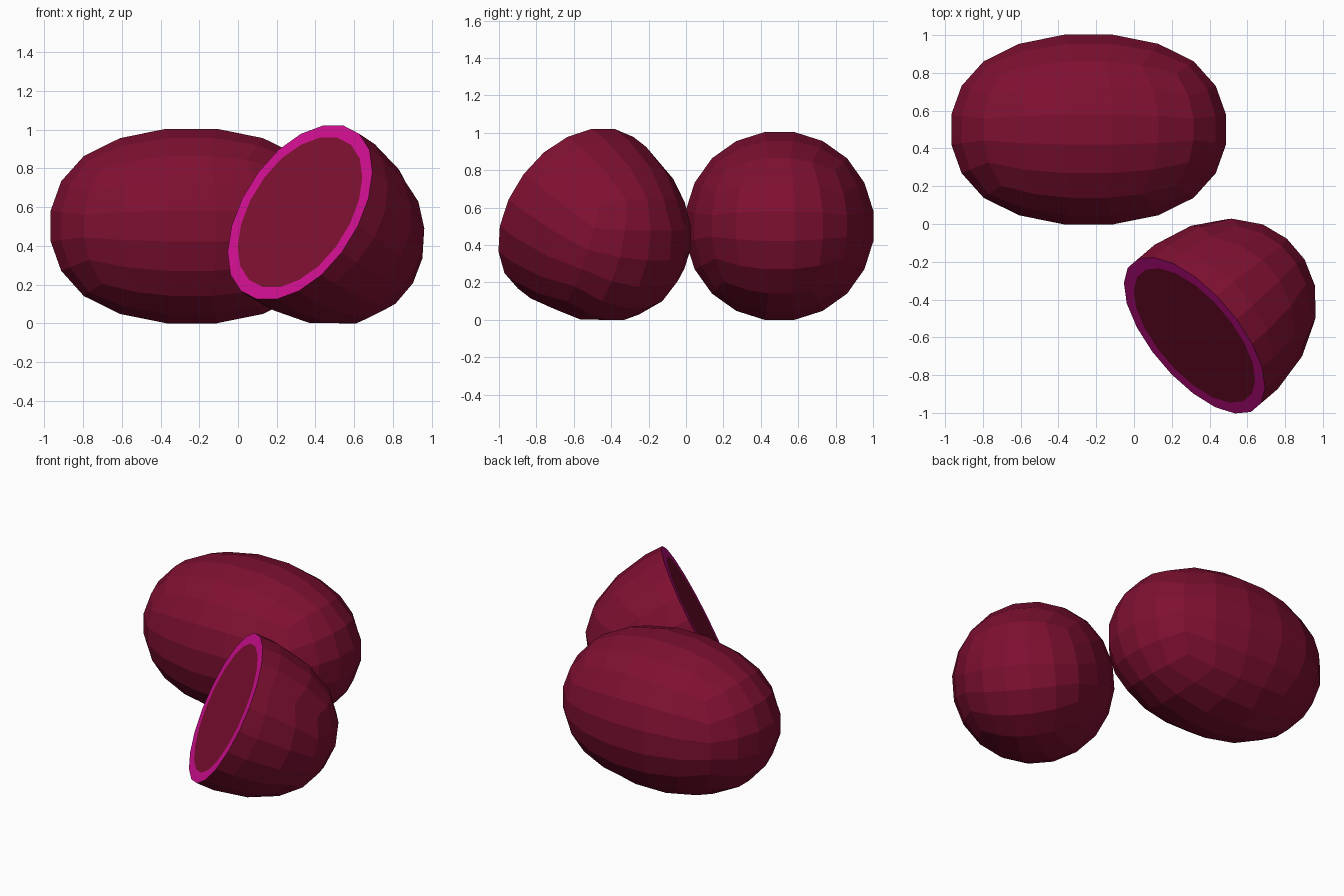
import bpy, bmesh, math
from mathutils import Vector, Matrix

if "Cube" in bpy.data.objects:
    bpy.data.objects.remove(bpy.data.objects["Cube"])


def material(name, color):
    m = bpy.data.materials.new(name)
    m.diffuse_color = (*color, 1)
    m.use_nodes = True
    m.node_tree.nodes["Principled BSDF"].inputs["Base Color"].default_value = m.diffuse_color
    return m


FLESH = material("flesh", (0.21, 0.005, 0.031))
RIM = material("rim", (0.66, 0.005, 0.29))


def beet_mesh():
    """Cube-sphere with five segments per side, stretched along x."""
    bm = bmesh.new()
    bmesh.ops.create_cube(bm, size=2)
    bmesh.ops.subdivide_edges(bm, edges=bm.edges[:], cuts=4, use_grid_fill=True)
    for v in bm.verts:
        u = Vector([math.tan(c * math.pi / 4) for c in v.co]).normalized()
        v.co = (0.84 * u.x - 0.1 * u.x ** 3, u.y, u.z)
    # fit to measured half sizes
    half = (0.727, 0.502, 0.502)
    for i in range(3):
        k = half[i] / max(v.co[i] for v in bm.verts)
        for v in bm.verts:
            v.co[i] *= k
    return bm


def add_object(name, bm):
    bmesh.ops.recalc_face_normals(bm, faces=bm.faces[:])
    # stand on the ground
    low = min(v.co.z for v in bm.verts)
    bmesh.ops.translate(bm, verts=bm.verts[:], vec=(0, 0, -low))
    me = bpy.data.meshes.new(name)
    bm.to_mesh(me)
    bm.free()
    me.materials.append(FLESH)
    me.materials.append(RIM)
    ob = bpy.data.objects.new(name, me)
    bpy.context.collection.objects.link(ob)


# whole root
bm = beet_mesh()
bmesh.ops.translate(bm, verts=bm.verts[:], vec=(-0.24, 0.5, 0.5))
add_object("whole_beet", bm)

# cut root: keep one half, cap it, inset the coloured rim
bm = beet_mesh()
geom = bm.verts[:] + bm.edges[:] + bm.faces[:]
bmesh.ops.bisect_plane(bm, geom=geom, plane_co=(0, 0, 0), plane_no=(1, 0, 0),
                       clear_inner=True)
border = [e for e in bm.edges if e.is_boundary]
cap = bmesh.ops.contextual_create(bm, geom=border)["faces"]
bmesh.ops.recalc_face_normals(bm, faces=bm.faces[:])
ring = bmesh.ops.inset_region(bm, faces=cap, thickness=0.07,
                              use_even_offset=True)["faces"]
for f in bm.faces:
    f.material_index = 0
for f in ring:
    f.material_index = 1

# tilt the half so its cut face looks forward, left and up
d = Vector((0.68, 0.58, -0.45)).normalized()
s = Vector((0, 0, 1)).cross(d).normalized()
w = d.cross(s)
rot = Matrix((d, s, w)).transposed().to_4x4()
bm.transform(Matrix.Translation((0.32, -0.59, 0.58)) @ rot)
add_object("cut_beet", bm)
